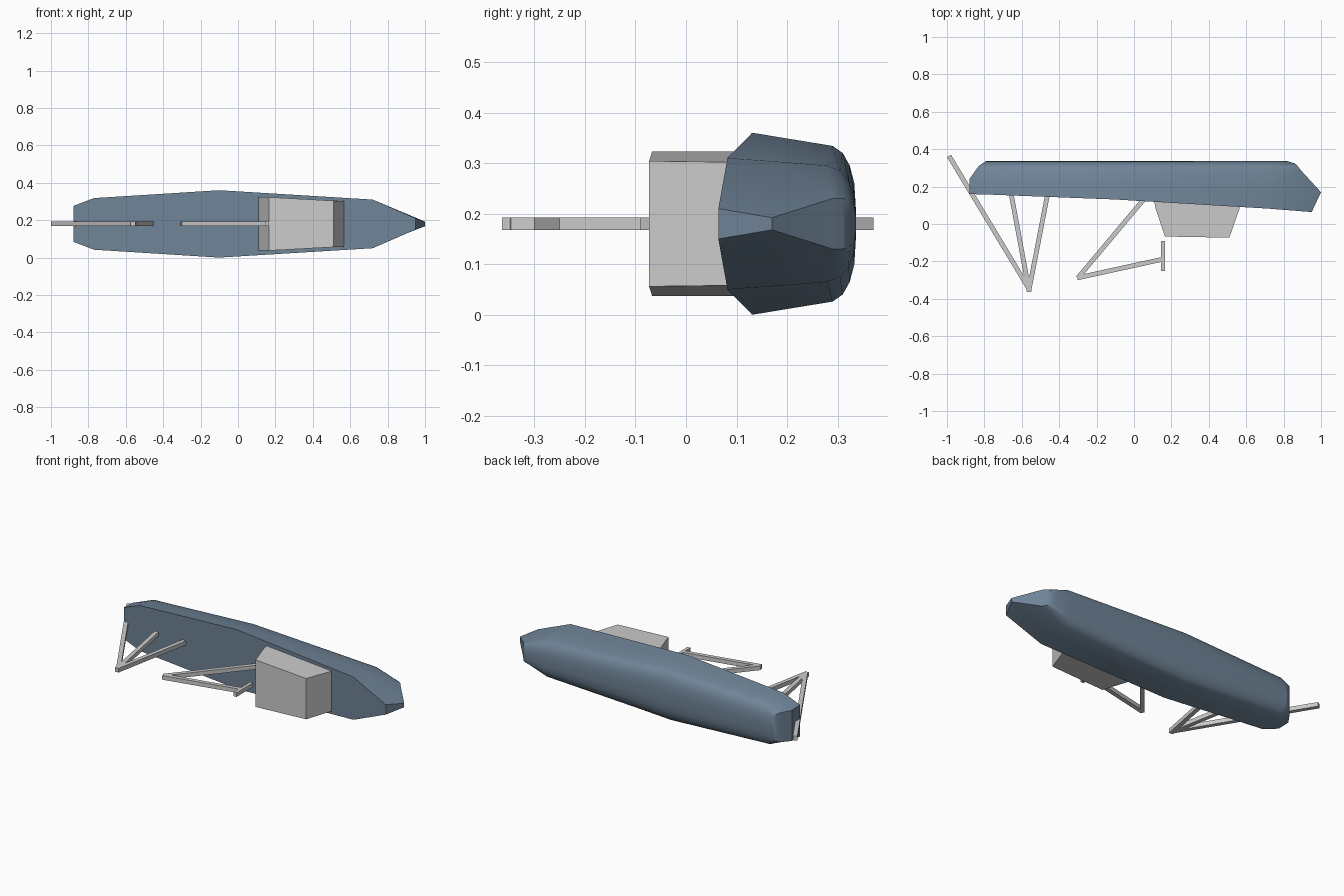
import bpy, bmesh, math
from mathutils import Vector

if "Cube" in bpy.data.objects:
    bpy.data.objects.remove(bpy.data.objects["Cube"])

ZC = 0.18  # height of the boat's centre plane


def make_object(name, verts, faces):
    mesh = bpy.data.meshes.new(name)
    mesh.from_pydata(verts, [], faces)
    bm = bmesh.new()
    bm.from_mesh(mesh)
    bmesh.ops.recalc_face_normals(bm, faces=bm.faces)
    bm.to_mesh(mesh)
    bm.free()
    obj = bpy.data.objects.new(name, mesh)
    bpy.context.collection.objects.link(obj)
    return obj


# Hull: rings of five stations per side, deck first, keel last
# each level: station x, station y, station half width
levels = [
    ((-.88, -.77, -.1, .72, .95), (.16, .157, .131, .082, .064), (.096, .138, .18, .13, .03)),
    ((-.88, -.77, -.1, .72, 1.0), (.24, .235, .21, .18, .17), (.093, .132, .167, .123, .012)),
    ((-.845, -.77, -.1, .72, .89), (.29, .29, .29, .28, .29), (.09, .122, .154, .115, .05)),
    ((-.83, -.77, -.1, .72, .875), (.31, .31, .31, .305, .31), (.083, .112, .140, .105, .05)),
    ((-.81, -.77, -.1, .72, .86), (.324, .324, .324, .322, .324), (.07, .092, .115, .085, .045)),
    ((-.795, -.77, -.1, .72, .83), (.333, .333, .333, .332, .333), (.05, .062, .08, .058, .035)),
    ((-.79, -.77, -.1, .72, .82), (.336,) * 5, (.02, .025, .03, .025, .015)),
]
verts, faces = [], []
for xs, ys, ws in levels:
    verts += [(x, y, ZC + w) for x, y, w in zip(xs, ys, ws)]
    verts += [(x, y, ZC - w) for x, y, w in reversed(list(zip(xs, ys, ws)))]
for k in range(len(levels) - 1):
    for i in range(10):
        j = (i + 1) % 10
        faces.append((k * 10 + i, k * 10 + j, k * 10 + 10 + j, k * 10 + 10 + i))
for base in (0, (len(levels) - 1) * 10):  # deck and keel strips
    for i in range(4):
        faces.append((base + i, base + i + 1, base + 8 - i, base + 9 - i))
hull = make_object("hull", verts, faces)
paint = bpy.data.materials.new("hull_paint")
paint.diffuse_color = (0.16, 0.23, 0.31, 1)
paint.use_nodes = True
paint.node_tree.nodes["Principled BSDF"].inputs["Base Color"].default_value = paint.diffuse_color
hull.data.materials.append(paint)
bpy.context.view_layer.objects.active = hull
hull.select_set(True)
bpy.ops.object.shade_smooth_by_angle(angle=math.radians(28))
hull.select_set(False)

# Cabin: tapered block, wider towards the stern
profile = [(.105, .14), (.115, .085), (.165, -.067), (.51, -.073), (.565, .085), (.57, .11)]
half = [.143, .143, .143, .124, .122, .122]
n = len(profile)
cv = [(x, y, ZC + s * w) for s in (1, -1) for (x, y), w in zip(profile, half)]
cf = [(i, (i + 1) % n, n + (i + 1) % n, n + i) for i in range(n)]
for o in (0, n):  # side walls
    cf += [(o, o + 1, o + 4, o + 5), (o + 1, o + 2, o + 3, o + 4)]
make_object("cabin", cv, cf)


# Square spars lying in the centre plane
def spar(name, a, b, width=0.025):
    a, b = Vector((*a, ZC)), Vector((*b, ZC))
    side = (b - a).normalized().cross(Vector((0, 0, 1))) * width / 2
    up = Vector((0, 0, 0.0125))
    pts = [p + s * side + t * up for p in (a, b) for s, t in ((1, 1), (-1, 1), (-1, -1), (1, -1))]
    fs = [(i, (i + 1) % 4, 4 + (i + 1) % 4, 4 + i) for i in range(4)]
    make_object(name, pts, fs + [(0, 1, 2, 3), (4, 5, 6, 7)])


spar("stern_stay", (-.989, .364), (-.557, -.354))
spar("aft_leg_rear", (-.66, .18), (-.56, -.362))
spar("aft_leg_front", (-.458, .18), (-.563, -.362))
spar("boom_lower", (.055, .135), (-.30, -.288))
spar("boom_upper", (-.303, -.288), (.155, -.188))
spar("boom_crossbar", (.155, -.09), (.155, -.25), 0.02)
